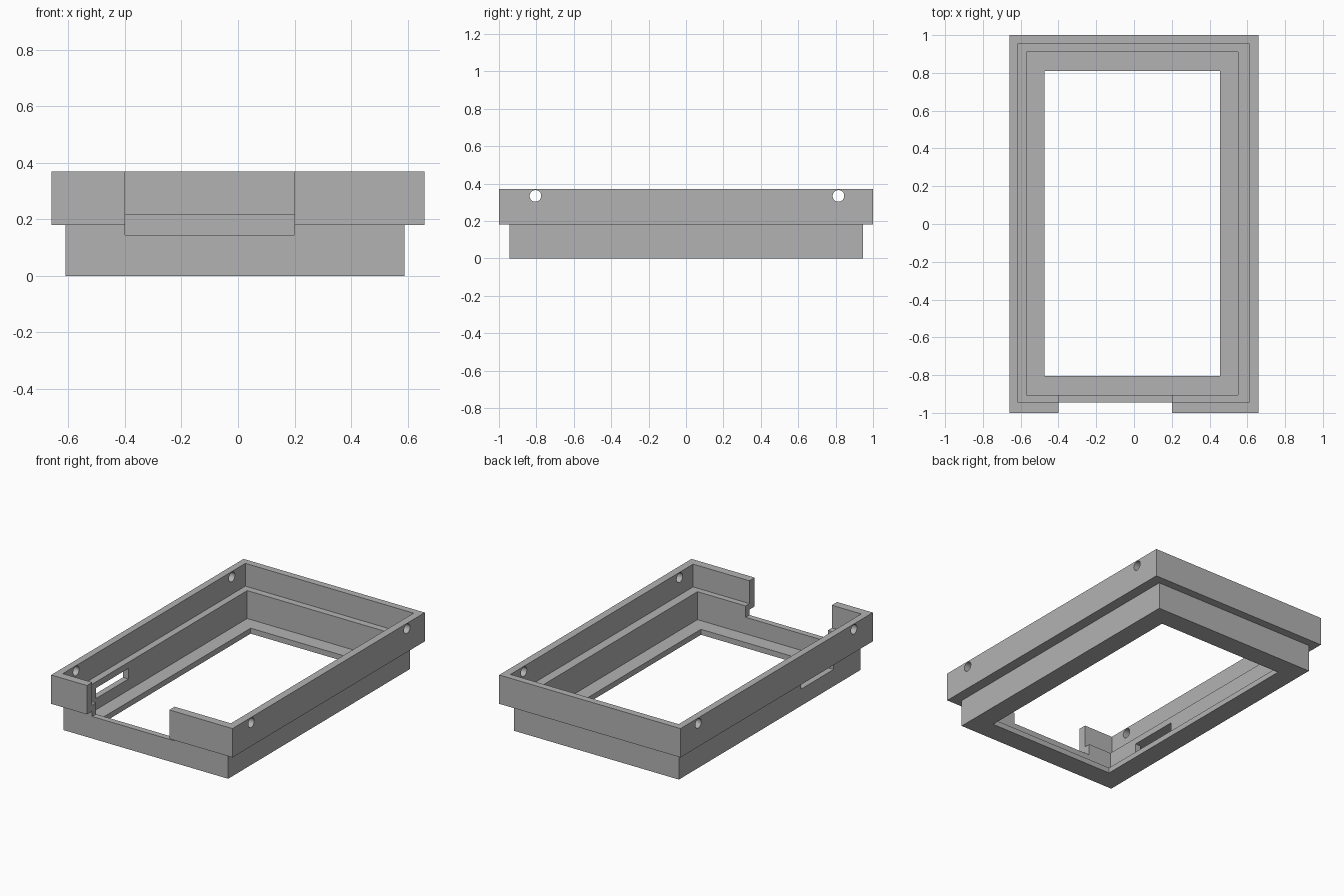
import bpy
import bmesh
import math
from mathutils import Matrix, Vector

cube = bpy.data.objects.get("Cube")
if cube:
    bpy.data.objects.remove(cube, do_unlink=True)

grey = bpy.data.materials.new("plain grey")
grey.use_nodes = True
colour = (0.45, 0.45, 0.45, 1)
grey.diffuse_color = colour
grey.node_tree.nodes["Principled BSDF"].inputs["Base Color"].default_value = colour


def add_object(name, bm):
    bmesh.ops.recalc_face_normals(bm, faces=bm.faces)
    mesh = bpy.data.meshes.new(name)
    bm.to_mesh(mesh)
    bm.free()
    mesh.materials.append(grey)
    obj = bpy.data.objects.new(name, mesh)
    bpy.context.collection.objects.link(obj)
    return obj


def box(name, low, high):
    low, high = Vector(low), Vector(high)
    bm = bmesh.new()
    matrix = Matrix.Translation((low + high) / 2) @ Matrix.Diagonal((*(high - low), 1))
    bmesh.ops.create_cube(bm, size=1, matrix=matrix)
    return add_object(name, bm)


def rod(name, y, z, radius, length):
    bm = bmesh.new()
    matrix = Matrix.Translation((0, y, z)) @ Matrix.Rotation(math.pi / 2, 4, "Y")
    bmesh.ops.create_cone(bm, cap_ends=True, segments=32, radius1=radius,
                          radius2=radius, depth=length, matrix=matrix)
    return add_object(name, bm)


# Rectangles of the stepped frame: left, right, front, back
opening = (-0.475, 0.455, -0.805, 0.81)
lower_outer = (-0.61, 0.59, -0.945, 0.945)
upper_outer = (-0.66, 0.66, -1, 1)
upper_inner = (-0.615, 0.61, -0.945, 0.955)
lower_inner = (-0.57, 0.55, -0.905, 0.91)
base_top, step, ledge, top = 0.036, 0.18, 0.22, 0.37

# Frame: rectangles joined in a closed loop around the wall section
section = [(opening, 0), (lower_outer, 0), (lower_outer, step),
           (upper_outer, step), (upper_outer, top), (upper_inner, top),
           (upper_inner, ledge), (lower_inner, ledge),
           (lower_inner, base_top), (opening, base_top)]
bm = bmesh.new()
loops = []
for (x0, x1, y0, y1), z in section:
    corners = ((x0, y0), (x1, y0), (x1, y1), (x0, y1))
    loops.append([bm.verts.new((x, y, z)) for x, y in corners])
for i, a in enumerate(loops):
    b = loops[(i + 1) % len(loops)]
    for j in range(4):
        k = (j + 1) % 4
        bm.faces.new((a[j], a[k], b[k], b[j]))
frame = add_object("case_frame", bm)

# Cutters: front notch, slot in the right wall, cross holes for screws
cutters = [
    box("front_notch_cutter", (-0.4, -1.1, 0.145), (0.2, -0.85, 0.5)),
    box("side_slot_cutter", (-0.64, -0.665, 0.11), (-0.54, -0.325, 0.179)),
    rod("front_hole_cutter", -0.805, 0.334, 0.031, 1.6),
    rod("back_hole_cutter", 0.815, 0.334, 0.031, 1.6),
]
for cutter in cutters:
    cutter.hide_render = True
    cut = frame.modifiers.new(cutter.name, "BOOLEAN")
    cut.operation = "DIFFERENCE"
    cut.solver = "EXACT"
    cut.object = cutter

# Bake the cuts and remove the cutters
bpy.context.view_layer.update()
graph = bpy.context.evaluated_depsgraph_get()
result = bpy.data.meshes.new_from_object(frame.evaluated_get(graph))
frame.modifiers.clear()
frame.data = result
for cutter in cutters:
    bpy.data.objects.remove(cutter, do_unlink=True)

# Smooth hole walls, sharp edges elsewhere
for obj in bpy.context.selected_objects:
    obj.select_set(False)
frame.select_set(True)
bpy.context.view_layer.objects.active = frame
bpy.ops.object.shade_smooth_by_angle(angle=math.radians(30))
